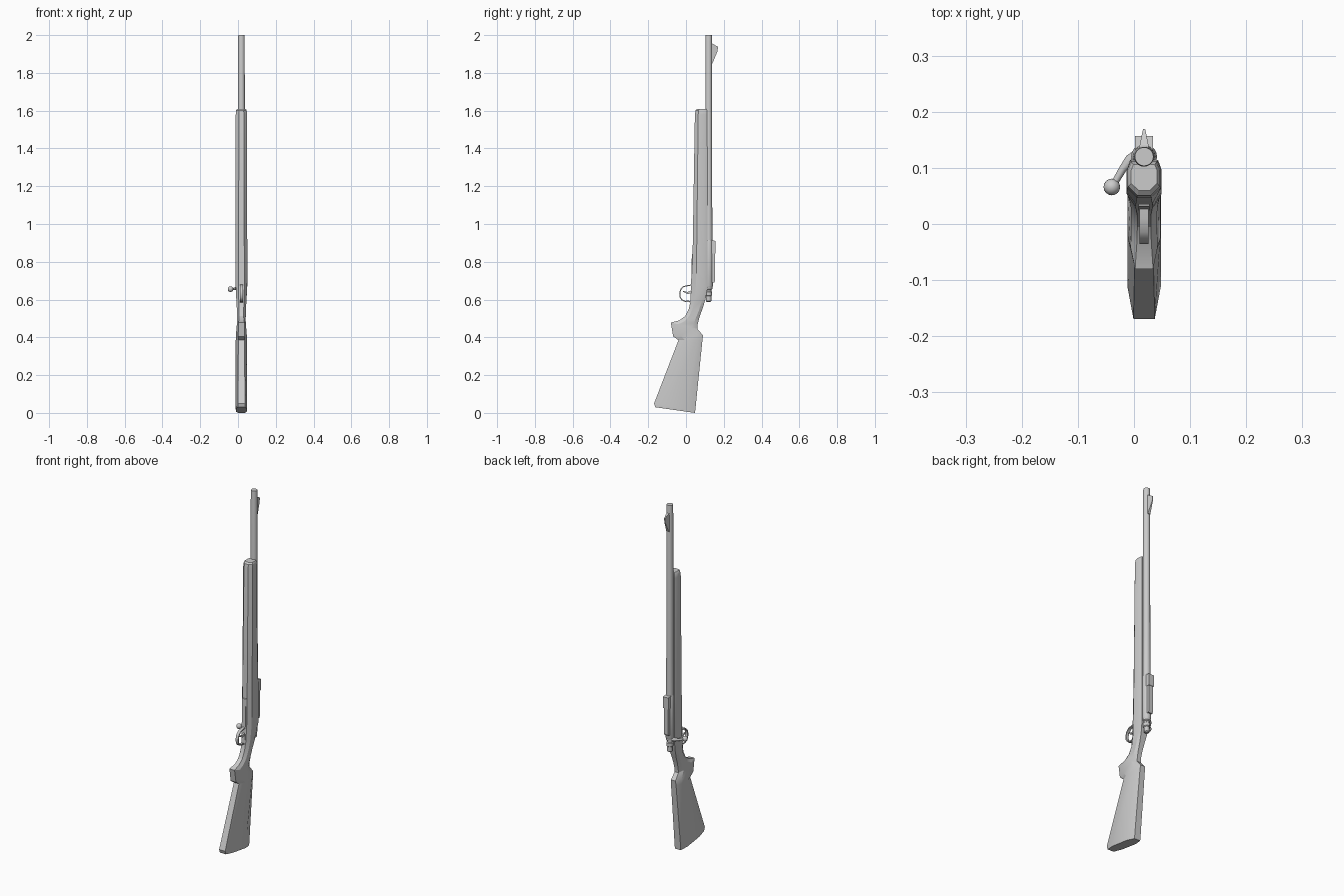
import bpy, bmesh, math
from mathutils import Vector

CX = 0.018   # rifle centre plane
BY = 0.120   # bore axis


def make(name, verts, faces, smooth=None):
    bm = bmesh.new()
    vs = [bm.verts.new(v) for v in verts]
    for f in faces:
        bm.faces.new([vs[i] for i in f])
    bmesh.ops.recalc_face_normals(bm, faces=bm.faces)
    me = bpy.data.meshes.new(name)
    bm.to_mesh(me)
    bm.free()
    ob = bpy.data.objects.new(name, me)
    bpy.context.collection.objects.link(ob)
    if smooth:
        bpy.context.view_layer.objects.active = ob
        ob.select_set(True)
        bpy.ops.object.shade_smooth_by_angle(angle=math.radians(smooth))
        ob.select_set(False)
    return ob


def loft(name, rings, smooth=None):
    n = len(rings[0])
    verts = [p for r in rings for p in r]
    faces = [(i*n + j, i*n + (j+1) % n, (i+1)*n + (j+1) % n, (i+1)*n + j)
             for i in range(len(rings)-1) for j in range(n)]
    faces += [tuple(range(n)), tuple(range((len(rings)-1)*n, len(rings)*n))]
    return make(name, verts, faces, smooth)


def lathe(name, profile, n=20):
    # profile of (radius, z) around the bore axis
    return loft(name, [[(CX + r*math.cos(2*math.pi*k/n), BY + r*math.sin(2*math.pi*k/n), z)
                        for k in range(n)] for r, z in profile], 35)


def plate(name, pts, hw, top=None):
    # side profile (y, z) given thickness across x
    return loft(name, [[(CX + s*hw, y, z) for y, z in pts] for s in (-1, 1)])


# Stock: front y, z / back y, z / half widths at front, middle, back
stations = [
    (-0.162, 0.030, 0.048, 0.000, 0.019, 0.029, 0.018),
    (-0.169, 0.050, 0.049, 0.012, 0.019, 0.030, 0.019),
    (-0.040, 0.385, 0.087, 0.385, 0.016, 0.030, 0.016),
    (-0.068, 0.405, 0.090, 0.410, 0.017, 0.029, 0.014),
    (-0.080, 0.478, 0.060, 0.445, 0.016, 0.024, 0.012),
    (-0.035, 0.490, 0.062, 0.470, 0.013, 0.023, 0.012),
    (-0.005, 0.512, 0.071, 0.505, 0.012, 0.023, 0.013),
    (0.015, 0.550, 0.085, 0.545, 0.012, 0.024, 0.015),
    (0.025, 0.600, 0.103, 0.600, 0.014, 0.027, 0.020),
    (0.031, 0.700, 0.114, 0.660, 0.016, 0.031, 0.025),
    (0.036, 0.900, 0.114, 0.900, 0.015, 0.031, 0.025),
    (0.047, 1.580, 0.112, 1.580, 0.013, 0.030, 0.024),
    (0.051, 1.602, 0.110, 1.602, 0.012, 0.028, 0.022),
    (0.060, 1.610, 0.106, 1.610, 0.010, 0.023, 0.019),
]
rings = []
for yf, zf, yb, zb, wf, wm, wb in stations:
    half = [(wf, 0), (wm, 0.27), (wm, 0.78), (wb, 1)]
    half += [(-w, t) for w, t in reversed(half)]
    rings.append([(CX + w, yf + (yb-yf)*t, zf + (zb-zf)*t) for w, t in half])
loft("stock", rings, 25)

# Barrel with recessed muzzle, receiver, bolt shroud
lathe("barrel", [(0.020, 0.84), (0.020, 0.95), (0.0185, 1.15), (0.0175, 1.99), (0.0165, 2.0)])
lathe("receiver", [(0.020, 0.665), (0.023, 0.672), (0.023, 0.905), (0.020, 0.915)])
lathe("bolt_shroud", [(0.010, 0.588), (0.014, 0.592), (0.014, 0.618), (0.018, 0.622),
                      (0.018, 0.640), (0.014, 0.644), (0.014, 0.652), (0.020, 0.656),
                      (0.020, 0.68)])

# Sight rail blocks and front sight blade
plate("rear_mount", [(0.13, 0.69), (0.150, 0.69), (0.154, 0.70), (0.154, 0.845), (0.13, 0.85)], 0.013)
plate("front_mount", [(0.13, 0.845), (0.157, 0.845), (0.157, 0.91), (0.13, 0.915)], 0.016)
sight = [(0.130, 1.845), (0.140, 1.850), (0.167, 1.915), (0.169, 1.938), (0.140, 1.955), (0.130, 1.955)]
loft("front_sight", [[(CX + s*(0.008 if y < 0.15 else 0.002), y, z) for y, z in sight] for s in (-1, 1)])

# Bolt handle and ball knob
path = [((0.008, 0.125, 0.662), 0.010), ((-0.006, 0.115, 0.660), 0.010),
        ((-0.020, 0.098, 0.656), 0.007), ((-0.036, 0.071, 0.655), 0.006)]
d = Vector((-0.044, -0.054, 0)).normalized()
side = Vector((-d.y, d.x, 0))
loft("bolt_handle", [[Vector(p) + side*r*math.cos(a) + Vector((0, 0, r*math.sin(a)))
                      for a in [2*math.pi*k/10 for k in range(10)]] for p, r in path], 40)
bpy.ops.mesh.primitive_uv_sphere_add(segments=16, ring_count=10, radius=0.0148,
                                     location=(-0.0395, 0.066, 0.655))
bpy.context.object.name = "bolt_knob"
bpy.ops.object.shade_smooth()

# Trigger guard: flat strip following a path
guard = [(0.034, 0.680), (0.010, 0.677), (-0.015, 0.671), (-0.030, 0.655), (-0.036, 0.635),
         (-0.034, 0.612), (-0.024, 0.596), (-0.006, 0.588), (0.015, 0.588), (0.032, 0.580)]
c = Vector((0.012, 0.633))
gr = []
for y, z in guard:
    p = Vector((y, z))
    q = p + (c - p).normalized()*0.006
    gr.append([(CX - 0.008, *p), (CX + 0.008, *p), (CX + 0.008, *q), (CX - 0.008, *q)])
loft("trigger_guard", gr, 40)
plate("floor_plate", [(0.040, 0.57), (0.023, 0.575), (0.027, 0.68), (0.031, 0.84), (0.042, 0.845)], 0.010)
plate("trigger", [(0.032, 0.650), (0.008, 0.640), (-0.014, 0.646), (-0.016, 0.641),
                  (0.006, 0.630), (0.032, 0.632)], 0.004)
